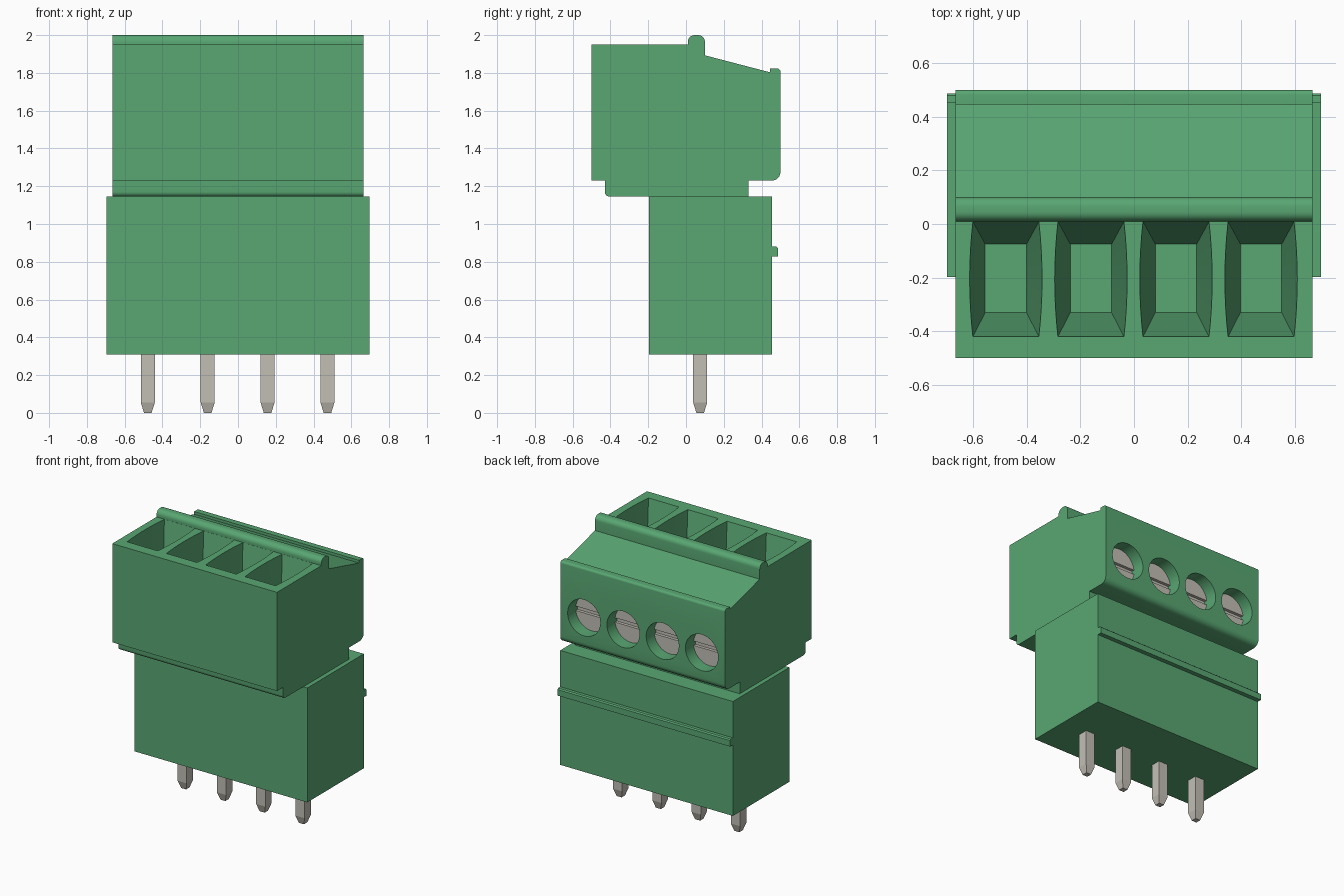
import bpy, bmesh, math

if "Cube" in bpy.data.objects:
    bpy.data.objects.remove(bpy.data.objects["Cube"], do_unlink=True)


def material(name, rgb):
    m = bpy.data.materials.new(name)
    m.use_nodes = True
    m.diffuse_color = (*rgb, 1)
    m.node_tree.nodes["Principled BSDF"].inputs["Base Color"].default_value = (*rgb, 1)
    return m


GREEN = material("green plastic", (0.1, 0.385, 0.17))
METAL = material("tinned metal", (0.54, 0.52, 0.46))


def loft(name, rings, mat):
    """Closed solid through rings of equal point count."""
    bm = bmesh.new()
    vs = [[bm.verts.new(p) for p in ring] for ring in rings]
    n = len(vs[0])
    bm.faces.new(vs[0])
    bm.faces.new(vs[-1])
    for a, b in zip(vs, vs[1:]):
        for i in range(n):
            j = (i + 1) % n
            bm.faces.new((a[i], a[j], b[j], b[i]))
    bmesh.ops.recalc_face_normals(bm, faces=bm.faces)
    me = bpy.data.meshes.new(name)
    bm.to_mesh(me)
    bm.free()
    me.materials.append(mat)
    ob = bpy.data.objects.new(name, me)
    bpy.context.collection.objects.link(ob)
    return ob


def rect(x, y, hx, hy, z):
    return [(x - hx, y - hy, z), (x + hx, y - hy, z), (x + hx, y + hy, z), (x - hx, y + hy, z)]


def box(name, x, y, z, mat):
    cx, cy = sum(x) / 2, sum(y) / 2
    return loft(name, [rect(cx, cy, x[1] - cx, y[1] - cy, h) for h in z], mat)


def cylinder_y(name, x, z, r, y0, y1, mat):
    ang = [2 * math.pi * i / 48 for i in range(48)]
    return loft(name, [[(x + r * math.cos(a), y, z + r * math.sin(a)) for a in ang] for y in (y0, y1)], mat)


def arc(cy, cz, r, start, end, n=6):
    """Rounded profile corner, angles in degrees."""
    return [(cy + r * math.cos(math.radians(start + (end - start) * i / n)),
             cz + r * math.sin(math.radians(start + (end - start) * i / n))) for i in range(n + 1)]


def extrude_x(name, profile, half, mat):
    return loft(name, [[(x, y, z) for y, z in profile] for x in (-half, half)], mat)


def cut(ob, cutter):
    mod = ob.modifiers.new("cut", "BOOLEAN")
    mod.operation = "DIFFERENCE"
    mod.solver = "EXACT"
    mod.object = cutter
    bpy.context.view_layer.objects.active = ob
    bpy.ops.object.modifier_apply(modifier=mod.name)
    bpy.data.objects.remove(cutter, do_unlink=True)


def smooth(ob):
    bpy.ops.object.select_all(action="DESELECT")
    ob.select_set(True)
    bpy.context.view_layer.objects.active = ob
    bpy.ops.object.shade_smooth_by_angle(angle=math.radians(25))


# Plug body: side profile with ridge, sloped roof, lip and stepped underside
profile = ([(-0.5, 1.23), (-0.5, 1.95), (0.01, 1.95)]
           + arc(0.045, 1.965, 0.035, 180, 90) + arc(0.065, 1.965, 0.035, 90, 0)
           + [(0.1, 1.893), (0.445, 1.803), (0.445, 1.823)]
           + arc(0.483, 1.806, 0.017, 90, 0) + arc(0.455, 1.275, 0.045, 0, -90)
           + [(0.33, 1.23), (0.33, 1.145)]
           + arc(-0.405, 1.17, 0.025, -90, -180) + [(-0.43, 1.23)])
plug = extrude_x("plug_body", profile, 0.665, GREEN)


def well_ring(x, hx, y0, y1, bulge, z, n=8):
    """Rectangle whose left and right sides bow outward."""
    side = [(hx + bulge * (1 - (2 * i / n - 1) ** 2), y0 + (y1 - y0) * i / n) for i in range(n + 1)]
    return [(x + w, y, z) for w, y in side] + [(x - w, y, z) for w, y in reversed(side)]


POLES = [-0.002 + 0.317 * (i - 1.5) for i in range(4)]
SCREW_Z, SCREW_R = 1.46, 0.132

for i, x in enumerate(POLES, 1):
    # Tapered wire well in the top
    top = (x, 0.123, -0.42, 0.009, 0.012)
    cut(plug, loft("well_cutter", [well_ring(*top, 1.99), well_ring(*top, 1.95),
                                   well_ring(x, 0.077, -0.33, -0.075, 0, 1.5)], GREEN))
    # Round screw hole in the back
    cut(plug, cylinder_y("hole_cutter", x, SCREW_Z, SCREW_R, 0.385, 0.6, GREEN))
    # Slotted screw head
    screw = cylinder_y(f"screw_{i}", x, SCREW_Z, SCREW_R - 0.002, 0.36, 0.41, METAL)
    cut(screw, box("slot_cutter", (x - 0.2, x + 0.2), (0.388, 0.5),
                   (SCREW_Z - 0.016, SCREW_Z + 0.016), METAL))
    smooth(screw)
    # Square solder pin with tapered tip
    loft(f"pin_{i}", [rect(x, 0.075, h, h, z) for h, z in ((0.02, 0), (0.037, 0.055), (0.037, 0.33))], METAL)
smooth(plug)

# Header block and the rib along its back
box("header_block", (-0.697, 0.697), (-0.197, 0.455), (0.31, 1.145), GREEN)
extrude_x("header_rib", [(0.45, 0.828), (0.487, 0.828), (0.487, 0.872), (0.479, 0.88), (0.45, 0.88)], 0.697, GREEN)
